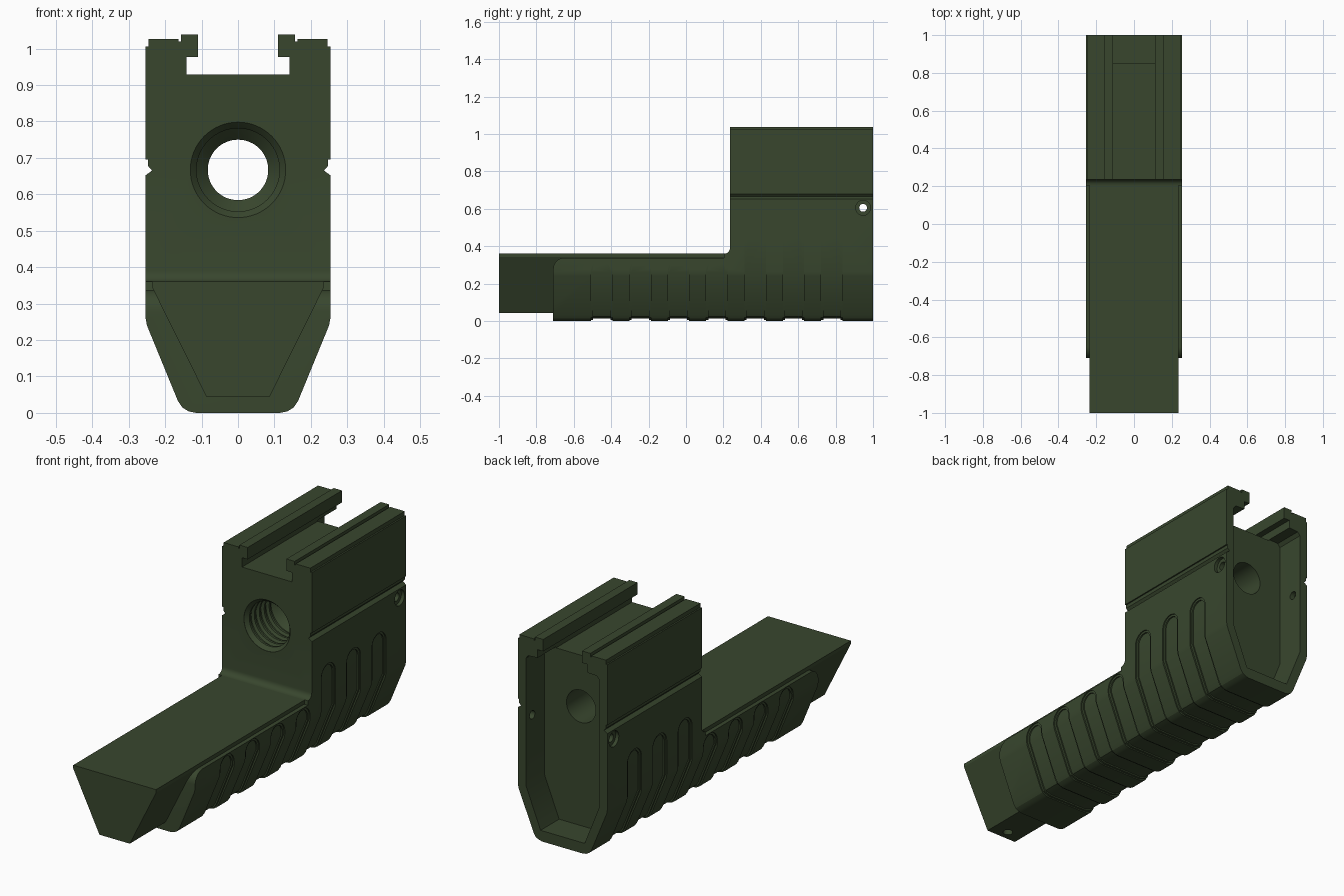
import bpy, bmesh, math

if "Cube" in bpy.data.objects:
    bpy.data.objects.remove(bpy.data.objects["Cube"])

green = bpy.data.materials.new("olive green")
green.diffuse_color = (0.040, 0.062, 0.027, 1)
green.use_nodes = True
green.node_tree.nodes["Principled BSDF"].inputs["Base Color"].default_value = green.diffuse_color


def finish(name, bm):
    bmesh.ops.recalc_face_normals(bm, faces=bm.faces)
    mesh = bpy.data.meshes.new(name)
    bm.to_mesh(mesh)
    bm.free()
    mesh.materials.append(green)
    ob = bpy.data.objects.new(name, mesh)
    bpy.context.collection.objects.link(ob)
    return ob


def prism(name, outlines, axis, a, b):
    """Extrude closed outlines along x (points y,z), y (points x,z) or z (points x,y)."""
    place = {"x": lambda p, t: (t, p[0], p[1]),
             "y": lambda p, t: (p[0], t, p[1]),
             "z": lambda p, t: (p[0], p[1], t)}[axis]
    bm = bmesh.new()
    for pts in outlines:
        lo = [bm.verts.new(place(p, a)) for p in pts]
        hi = [bm.verts.new(place(p, b)) for p in pts]
        bm.faces.new(lo)
        bm.faces.new(hi[::-1])
        n = len(pts)
        for i in range(n):
            bm.faces.new((lo[i], lo[(i + 1) % n], hi[(i + 1) % n], hi[i]))
    return finish(name, bm)


def lathe_y(name, profile, cz, n=64):
    """Closed solid of revolution round the y axis from (y, radius) points."""
    bm = bmesh.new()
    rings = [[bm.verts.new((r * math.cos(2 * math.pi * i / n), y,
                            cz + r * math.sin(2 * math.pi * i / n)))
              for i in range(n)] for y, r in profile]
    for p, q in zip(rings, rings[1:]):
        for i in range(n):
            bm.faces.new((p[i], p[(i + 1) % n], q[(i + 1) % n], q[i]))
    bm.faces.new(rings[0])
    bm.faces.new(rings[-1][::-1])
    return finish(name, bm)


def arc(cx, cy, r, a0, a1, n):
    return [(cx + r * math.cos(math.radians(a0 + (a1 - a0) * i / n)),
             cy + r * math.sin(math.radians(a0 + (a1 - a0) * i / n))) for i in range(n + 1)]


def mirrored(half):
    return half + [(-x, z) for x, z in reversed(half)]


def boolean(ob, cutter, op="DIFFERENCE"):
    m = ob.modifiers.new("cut", "BOOLEAN")
    m.operation, m.object, m.solver = op, cutter, "EXACT"
    bpy.context.view_layer.objects.active = ob
    bpy.ops.object.modifier_apply(modifier=m.name)
    bpy.data.objects.remove(cutter)


# body: cross-section with rail slot on top and a groove along each side
section = mirrored([
    (0.115, 0), (0.135, 0.004), (0.152, 0.014), (0.165, 0.033),
    (0.250, 0.240), (0.254, 0.262), (0.254, 0.652), (0.236, 0.665), (0.247, 0.678),
    (0.247, 0.696), (0.254, 0.696), (0.254, 1.006), (0.246, 1.006),
    (0.246, 1.027), (0.163, 1.027), (0.163, 1.020), (0.157, 1.020),
    (0.157, 1.038), (0.110, 1.038), (0.110, 0.977), (0.142, 0.977), (0.142, 0.929)])
body = prism("body", [section], "y", -0.71, 1.0)

# side outline: tall rear block, long low front with rounded corner
side = ([(-0.71, -0.1), (1.1, -0.1), (1.1, 1.2), (0.235, 1.2)]
        + arc(0.205, 0.39, 0.03, 0, -90, 6) + [(0.203, 0.338)]
        + arc(-0.65, 0.278, 0.06, 90, 180, 8))
side[0] = (-0.8, -0.1)
side[-1] = (-0.71, 0.278)
side.append((-0.71, 0.0))
side[0] = (-0.71, -0.1)
boolean(body, prism("side_outline", [side], "x", -0.5, 0.5), "INTERSECT")


# round-topped grip grooves wrapping the sides and bottom
def slot(y, top, hw):
    return [(y - hw, -0.1), (y + hw, -0.1)] + arc(y, top - hw, hw, 0, 180, 12)


grooves = [(-0.45 + 0.205 * i, 0.335 if i < 4 else 0.49) for i in range(7)]
for hw, d in ((0.057, 0.006), (0.046, 0.013)):
    cutter = prism("grooves", [[*slot(y, t - (0.057 - hw), hw)] for y, t in grooves],
                   "x", -0.4, 0.4)
    core = prism("core", [mirrored([
        (0.115 - d * 0.5, d), (0.152 - d * 0.8, 0.014 + d * 0.7), (0.165 - d, 0.033 + d * 0.4),
        (0.254 - d, 0.260), (0.254 - d, 0.8)])], "y", -0.9, 1.2)
    boolean(cutter, core)
    boolean(body, cutter)

# rear pocket open at the back and into the rail slot
pocket = mirrored([(0.125, 0.055), (0.209, 0.265), (0.209, 0.915), (0.195, 0.932),
                   (0.142, 0.935)])
boolean(body, prism("pocket", [pocket], "y", 0.85, 1.1))

# threaded bore narrowing to a plain through hole
thread = [(0.15, 0.131), (0.236, 0.131), (0.25, 0.118)]
for i in range(5):
    y = 0.255 + 0.04 * i
    thread += [(y, 0.114), (y + 0.012, 0.114), (y + 0.02, 0.126), (y + 0.032, 0.126)]
thread += [(0.46, 0.112), (0.49, 0.083), (0.95, 0.083)]
boolean(body, lathe_y("bore", thread, 0.667))

# cross pin hole with shallow counterbores
boolean(body, prism("pin_hole", [arc(0.947, 0.605, 0.021, 0, 345, 23)], "x", -0.4, 0.4))
for s in (-1, 1):
    boolean(body, prism("counterbore", [arc(0.947, 0.605, 0.04, 0, 345, 23)],
                    "x", s * 0.236, s * 0.4))

# tapered nose bar running out of the front
nose = prism("nose", [mirrored([(0.086, 0.043), (0.235, 0.343), (0.235, 0.36)])],
             "y", -1.0, 0.26)
boolean(nose, prism("nose_hole", [arc(0, -0.95, 0.024, 0, 345, 23)], "z", -0.1, 0.16))

# smooth curved surfaces, keep edges sharp
for ob in (body, nose):
    bpy.ops.object.select_all(action="DESELECT")
    ob.select_set(True)
    bpy.context.view_layer.objects.active = ob
    bpy.ops.object.shade_smooth_by_angle(angle=math.radians(25))
